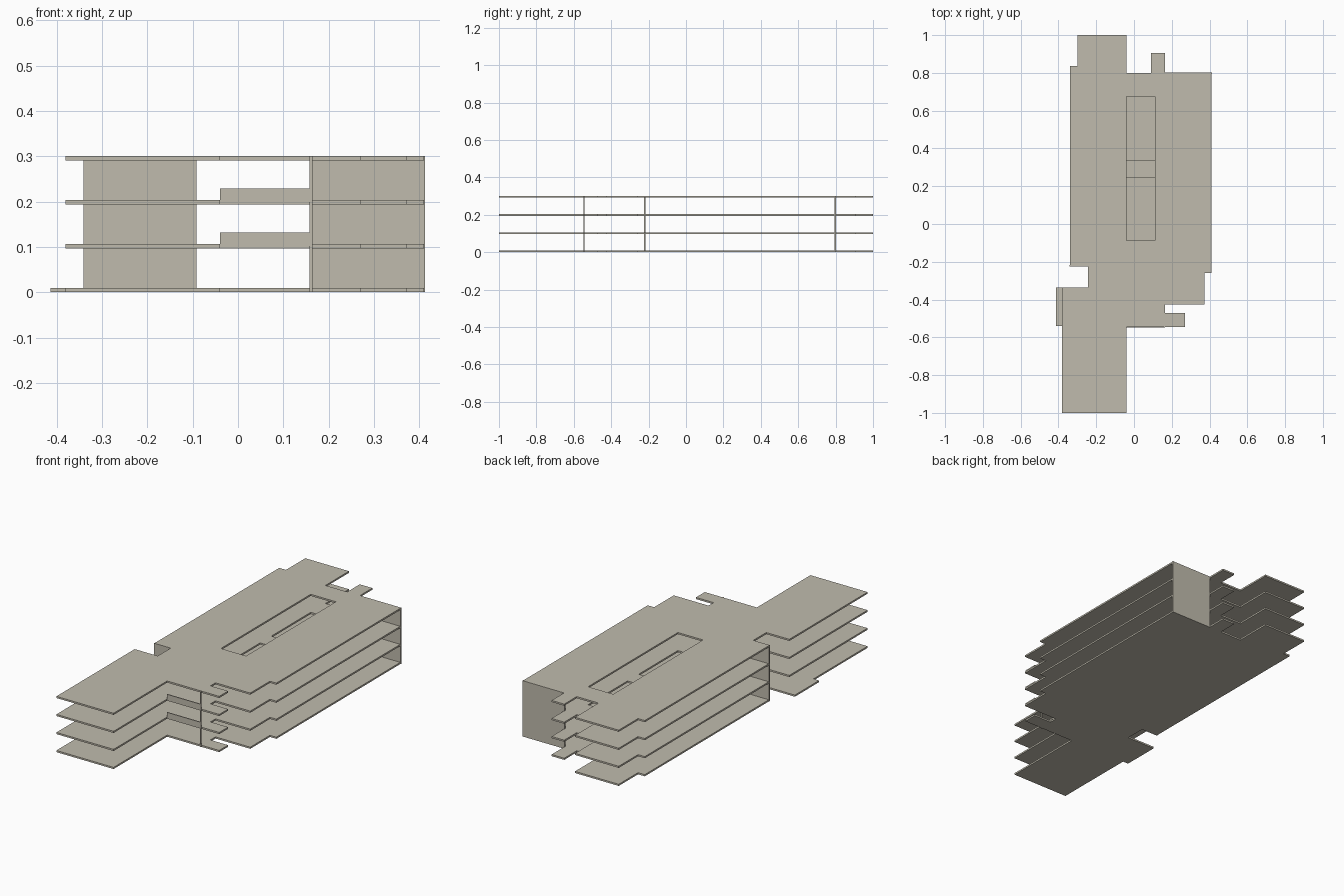
import bpy, bmesh

if "Cube" in bpy.data.objects:
    bpy.data.objects.remove(bpy.data.objects["Cube"])

# One warm concrete colour for the whole model
concrete = bpy.data.materials.new("warm_concrete")
concrete.diffuse_color = (0.53, 0.50, 0.42, 1)
concrete.use_nodes = True
concrete.node_tree.nodes["Principled BSDF"].inputs["Base Color"].default_value = concrete.diffuse_color

THICK = 0.009       # slab thickness
STEP = 0.097        # floor to floor height
HEIGHT = 3 * STEP + THICK


def finish(name, bm):
    bmesh.ops.recalc_face_normals(bm, faces=bm.faces)
    mesh = bpy.data.meshes.new(name)
    bm.to_mesh(mesh)
    bm.free()
    mesh.materials.append(concrete)
    obj = bpy.data.objects.new(name, mesh)
    bpy.context.collection.objects.link(obj)
    return obj


def slab(name, z, loops):
    """Flat plate from an outline followed by any hole outlines."""
    bm = bmesh.new()
    for loop in loops:
        vs = [bm.verts.new((x, y, z)) for x, y in loop]
        for i, v in enumerate(vs):
            bm.edges.new((v, vs[(i + 1) % len(vs)]))
    bmesh.ops.triangle_fill(bm, edges=bm.edges[:], use_beauty=True)
    top = bmesh.ops.extrude_face_region(bm, geom=bm.faces[:], use_keep_orig=True)
    moved = [g for g in top["geom"] if isinstance(g, bmesh.types.BMVert)]
    bmesh.ops.translate(bm, verts=moved, vec=(0, 0, THICK))
    return finish(name, bm)


def box(name, x0, x1, y0, y1, z0, z1):
    bm = bmesh.new()
    bmesh.ops.create_cube(bm, size=1)
    for v in bm.verts:
        v.co = (x1 if v.co.x > 0 else x0,
                y1 if v.co.y > 0 else y0,
                z1 if v.co.z > 0 else z0)
    return finish(name, bm)


def rect(x0, x1, y0, y1):
    return [(x0, y0), (x1, y0), (x1, y1), (x0, y1)]


# Floor outline: east side up to the back, then down the west side
east = [(-0.04, -1), (-0.04, -0.545), (0.27, -0.545), (0.27, -0.47),
        (0.165, -0.47), (0.165, -0.427), (0.372, -0.427), (0.372, -0.26),
        (0.41, -0.26), (0.41, 0.80), (0.165, 0.80), (0.165, 0.906),
        (0.09, 0.906), (0.09, 0.80), (-0.04, 0.80), (-0.04, 1)]
west = [(-0.30, 1), (-0.30, 0.836), (-0.34, 0.836), (-0.34, -0.218),
        (-0.243, -0.218), (-0.243, -0.335), (-0.38, -0.335)]
corner = [(-0.38, -1)]
# The ground floor has a small step out on the west side
porch = [(-0.413, -0.335), (-0.413, -0.54), (-0.38, -0.54)]

# Atrium openings: bridged on the middle floors, one long opening in the roof
bridged = [rect(-0.04, 0.11, -0.088, 0.245), rect(-0.04, 0.11, 0.34, 0.675)]
opening = [rect(-0.04, 0.11, -0.088, 0.675)]

slab("ground_floor", 0, [east + west + porch + corner])
slab("first_floor", STEP, [east + west + corner] + bridged)
slab("second_floor", 2 * STEP, [east + west + corner] + bridged)
slab("roof", 3 * STEP, [east + west + corner] + opening)

# Full-height thin walls and the slim post by the entrance
box("back_wall", 0.163, 0.412, 0.793, 0.801, 0, HEIGHT)
box("front_wall", -0.341, -0.092, -0.225, -0.2175, 0, HEIGHT)
box("front_post", 0.158, 0.164, -0.549, -0.543, 0, HEIGHT)

# Balcony parapets on the two middle floors
for i, name in ((1, "first_floor_parapet"), (2, "second_floor_parapet")):
    z = i * STEP + THICK
    box(name, -0.04, 0.159, -0.547, -0.542, z - 0.004, z + 0.026)
